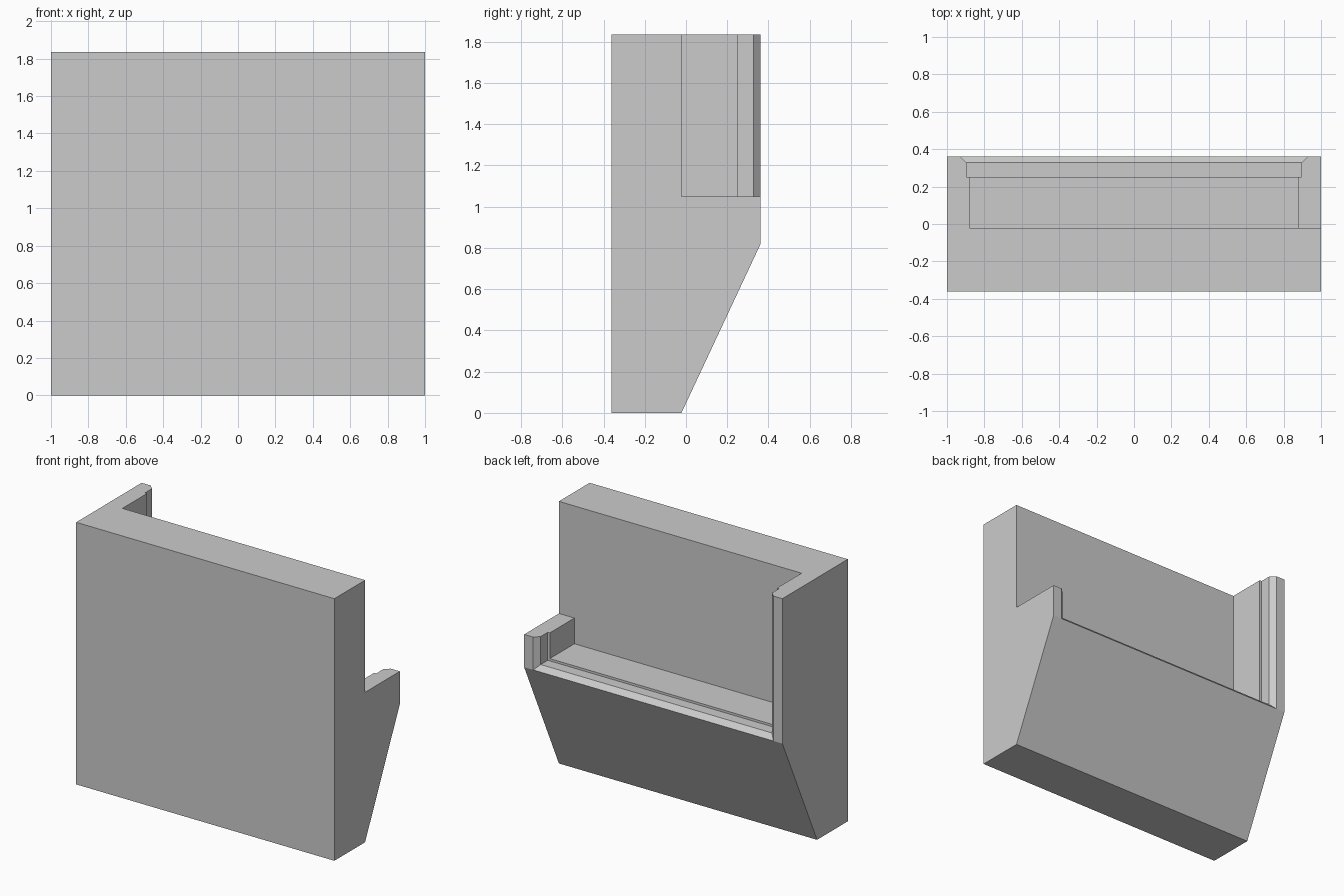
import bpy
import bmesh

if "Cube" in bpy.data.objects:
    bpy.data.objects.remove(bpy.data.objects["Cube"])

W, D, H = 1.0, 0.362, 1.835      # half width, half depth, height
INNER, SILL = -0.022, 0.82       # back of the front slab, top of the sloped rear

grey = bpy.data.materials.new("light grey")
grey.diffuse_color = (0.6, 0.6, 0.6, 1)
grey.use_nodes = True
grey.node_tree.nodes["Principled BSDF"].inputs["Base Color"].default_value = grey.diffuse_color


def loft(name, rings):
    """Closed solid through matching rings of points."""
    bm = bmesh.new()
    vs = [[bm.verts.new(p) for p in ring] for ring in rings]
    n = len(vs[0])
    bm.faces.new(vs[0])
    bm.faces.new(vs[-1])
    for a, b in zip(vs, vs[1:]):
        for i in range(n):
            j = (i + 1) % n
            bm.faces.new((a[i], a[j], b[j], b[i]))
    bmesh.ops.recalc_face_normals(bm, faces=bm.faces[:])
    mesh = bpy.data.meshes.new(name)
    bm.to_mesh(mesh)
    bm.free()
    mesh.materials.append(grey)
    obj = bpy.data.objects.new(name, mesh)
    bpy.context.collection.objects.link(obj)
    return obj


# Body: side profile extruded across the width
profile = [(-D, 0), (INNER, 0), (D, SILL), (D, H), (-D, H)]
body = loft("bracket_body", [[(x, y, z) for y, z in profile] for x in (-W, W)])

# Channel cutter: recess, wider rabbet step, then flared chamfer at the back
stations = [(INNER, 0.88, 0.87), (0.25, 0.88, 0.87), (0.25, 0.896, 0.854),
            (0.328, 0.896, 0.854), (0.398, 0.966, 0.784)]
channel = loft("channel_cutter", [[(-w, y, z), (w, y, z), (w, y, 3), (-w, y, 3)]
                                  for y, w, z in stations])

# Notch cutter: lowers the right side wall
notch = loft("notch_cutter", [[(x, INNER, 1.05), (x, 1, 1.05), (x, 1, 3), (x, INNER, 3)]
                              for x in (0.5, 1.5)])

for cutter in (channel, notch):
    mod = body.modifiers.new(cutter.name, 'BOOLEAN')
    mod.operation = 'DIFFERENCE'
    mod.solver = 'EXACT'
    mod.object = cutter
bpy.context.view_layer.objects.active = body
body.select_set(True)
for mod in list(body.modifiers):
    bpy.ops.object.modifier_apply(modifier=mod.name)
for cutter in (channel, notch):
    bpy.data.objects.remove(cutter)
